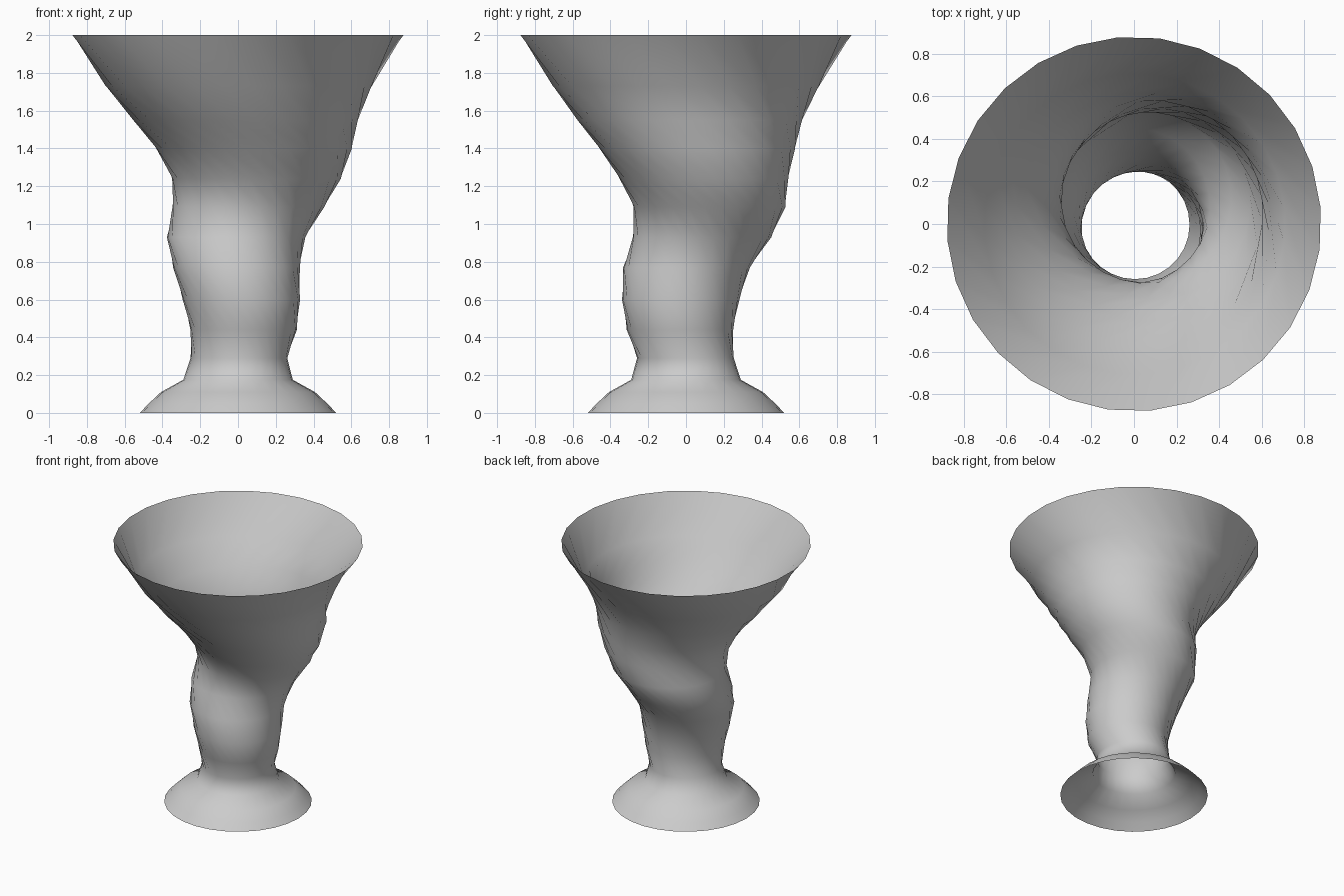
import bpy, bmesh
from math import sin, cos, pi, radians

if "Cube" in bpy.data.objects:
    bpy.data.objects.remove(bpy.data.objects["Cube"])

SIDES = 28
TWIST = radians(-26.5)   # turn of each ring over the one below

# Rings: height, radius, centre x, centre y, twisted or not
RINGS = [
    # flared foot
    (0.00, 0.52, 0, 0, 0), (0.05, 0.472, 0, 0, 0),
    (0.11, 0.408, 0, 0, 0), (0.175, 0.29, 0, 0, 0),
    # spiralling stem
    (0.29, 0.256, 0.005, -0.003, 0), (0.44, 0.282, 0.03, -0.032, 1),
    (0.60, 0.311, 0.018, -0.028, 1), (0.77, 0.336, -0.008, 0.003, 1),
    (0.93, 0.367, -0.01, 0.085, 1), (1.09, 0.403, 0.055, 0.125, 1),
    # flaring bowl
    (1.24, 0.448, 0.098, 0.095, 1), (1.40, 0.520, 0.085, 0.06, 1),
    (1.55, 0.598, 0.04, 0.02, 1), (1.73, 0.708, 0.004, 0, 1),
    (2.00, 0.88, 0, 0, 1),
]

# One open, thin shell lofted through the rings
bm = bmesh.new()
loops, turn = [], 0.0
for z, r, cx, cy, twisted in RINGS:
    turn += TWIST * twisted
    loops.append([bm.verts.new((cx + r * cos(turn + 2 * pi * i / SIDES),
                                cy + r * sin(turn + 2 * pi * i / SIDES), z))
                  for i in range(SIDES)])
for low, high in zip(loops, loops[1:]):
    for i in range(SIDES):
        j = (i + 1) % SIDES
        face = bm.faces.new((low[i], low[j], high[j], high[i]))
        face.smooth = True

mesh = bpy.data.meshes.new("twisted_vase")
bm.to_mesh(mesh)
bm.free()
vase = bpy.data.objects.new("twisted_vase", mesh)
bpy.context.collection.objects.link(vase)
